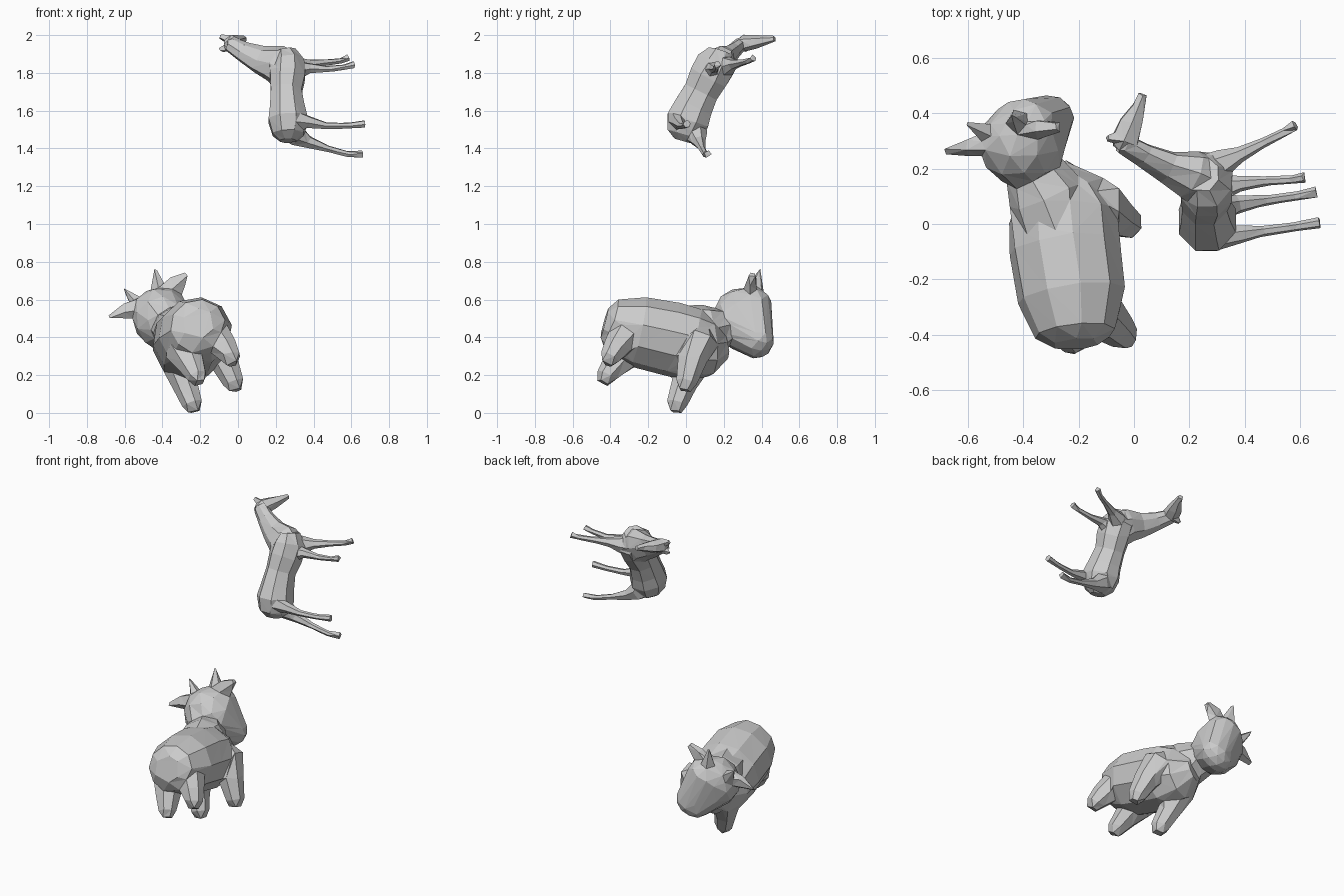
import bpy, bmesh, math
from mathutils import Vector as V, Matrix

if "Cube" in bpy.data.objects:
    bpy.data.objects.remove(bpy.data.objects["Cube"])


def finish(bm, name):
    bmesh.ops.recalc_face_normals(bm, faces=bm.faces)
    me = bpy.data.meshes.new(name)
    bm.to_mesh(me)
    bm.free()
    ob = bpy.data.objects.new(name, me)
    bpy.context.collection.objects.link(ob)
    return ob


def tube(name, pts, side, n=8):
    """Loft n-sided rings: each point is (x, y, z, radius along side, other radius)."""
    bm = bmesh.new()
    pos = [V(p[:3]) for p in pts]
    rings = []
    for i, p in enumerate(pts):
        t = (pos[min(i + 1, len(pos) - 1)] - pos[max(i - 1, 0)]).normalized()
        s = V(side)
        s = (s - t * s.dot(t)).normalized()
        u = s.cross(t)
        ra, rb = p[3], p[-1]
        rings.append([bm.verts.new(pos[i] + s * ra * math.cos(a) + u * rb * math.sin(a))
                      for a in [2 * math.pi * (k + .5) / n for k in range(n)]])
    for a, b in zip(rings, rings[1:]):
        for k in range(n):
            bm.faces.new((a[k], a[(k + 1) % n], b[(k + 1) % n], b[k]))
    bm.faces.new(rings[0])
    bm.faces.new(rings[-1])
    return finish(bm, name)


def hull(name, balls, axes):
    """Faceted convex shape around several ellipsoids: (centre, radii)."""
    bm = bmesh.new()
    for c, r in balls:
        m = Matrix.Translation(c) @ axes.to_4x4() @ Matrix.Diagonal((*r, 1))
        bmesh.ops.create_icosphere(bm, subdivisions=2, radius=1, matrix=m)
    bmesh.ops.delete(bm, geom=bm.faces[:], context='FACES_ONLY')
    res = bmesh.ops.convex_hull(bm, input=bm.verts[:])
    junk = {g for g in res['geom_interior'] + res['geom_unused']
            if isinstance(g, bmesh.types.BMVert)}
    bmesh.ops.delete(bm, geom=list(junk), context='VERTS')
    return finish(bm, name)


def fuse(prefix, name, voxel, smooth, triangles):
    """Merge all parts of one animal into a single faceted low-poly skin."""
    bm = bmesh.new()
    for ob in [o for o in bpy.data.objects if o.name.startswith(prefix)]:
        bm.from_mesh(ob.data)
        bpy.data.objects.remove(ob)
    me = bpy.data.meshes.new(name)
    bm.to_mesh(me)
    bm.free()
    ob = bpy.data.objects.new(name, me)
    bpy.context.collection.objects.link(ob)

    def bake():
        dg = bpy.context.evaluated_depsgraph_get()
        ob.data = bpy.data.meshes.new_from_object(ob.evaluated_get(dg))
        ob.modifiers.clear()

    mod = ob.modifiers.new("skin", 'REMESH')
    mod.mode, mod.voxel_size = 'VOXEL', voxel
    mod = ob.modifiers.new("blend", 'SMOOTH')
    mod.factor, mod.iterations = .5, smooth
    bake()
    mod = ob.modifiers.new("facets", 'DECIMATE')
    mod.ratio = triangles / sum(len(p.vertices) - 2 for p in ob.data.polygons)
    bake()
    for p in ob.data.polygons:
        p.use_smooth = False


# ---------------- stocky horned animal ----------------
F = V((-.05, .96, -.25)).normalized()
L = V((.87, .16, .45))
L = (L - F * L.dot(F)).normalized()
U = L.cross(F)
O = V((-.235, -.12, .41))
axes = Matrix((L, F, U)).transposed()

# barrel body: distance forward, offset sideways, offset up, half width, half height
body = [(-.32, .0, -.02, .09, .08), (-.28, 0, -.02, .15, .14), (-.14, -.005, -.015, .2, .185),
        (.04, -.015, 0, .205, .195), (.16, -.015, .0, .2, .195), (.25, -.02, .02, .16, .165),
        (.32, -.03, .06, .07, .09)]
tube("stocky_body", [(*(O + F * f + L * s + U * u), w, h) for f, s, u, w, h in body], L, 10)

# neck and head
tube("stocky_neck", [(-.28, .01, .42, .15), (-.32, .11, .435, .14), (-.36, .19, .45, .11), (-.40, .26, .48, .11)], L)
hull("stocky_head", [((-.405, .285, .50), (.155, .15, .17)), ((-.40, .35, .56), (.125, .105, .105)),
                     ((-.32, .38, .38), (.11, .085, .09))], axes)

# ears and horns
tube("stocky_ear_left", [(-.48, .29, .58, .035), (-.58, .28, .545, .05, .035), (-.68, .26, .51, .015)], U, 5)
tube("stocky_ear_right", [(-.40, .34, .64, .035), (-.33, .345, .68, .055, .035), (-.27, .35, .73, .02)], U, 5)
tube("stocky_horn_left", [(-.52, .32, .57, .045), (-.605, .363, .655, .008)], L, 5)
tube("stocky_horn_right", [(-.42, .37, .65, .045), (-.437, .39, .76, .008)], L, 5)

# thick legs, each starting inside the body
for name, pts in {
    "front_left": [(-.33, .06, .36, .05), (-.315, .04, .27, .10), (-.28, -.01, .15, .070), (-.24, -.05, .045, .056), (-.233, -.055, .007, .036)],
    "front_right": [(-.18, .09, .44, .05), (-.135, .07, .38, .105), (-.065, .025, .26, .075), (-.02, 0, .155, .056), (-.012, -.01, .12, .036)],
    "rear_left": [(-.31, -.27, .40, .05), (-.29, -.30, .33, .10), (-.24, -.385, .245, .07), (-.215, -.425, .19, .054), (-.205, -.44, .16, .033)],
    "rear_right": [(-.18, -.27, .48, .05), (-.14, -.31, .42, .10), (-.065, -.375, .34, .07), (-.035, -.405, .29, .054), (-.025, -.42, .26, .033)],
}.items():
    tube("stocky_leg_" + name, pts, L, 7)
fuse("stocky_", "horned_animal", .007, 3, 480)

# ---------------- slender long-necked animal ----------------
S = V((0, .93, -.37))
# trunk
tube("slender_body", [(.265, -.02, 1.44, .045, .045), (.265, -.01, 1.475, .098, .088), (.265, .01, 1.55, .122, .112),
                      (.26, .04, 1.62, .11, .098), (.255, .08, 1.70, .10, .088), (.262, .12, 1.78, .112, .10),
                      (.265, .16, 1.85, .115, .092), (.25, .18, 1.91, .07, .06)], S)
# neck
tube("slender_neck", [(.26, .15, 1.81, .10, .11), (.20, .18, 1.85, .085, .105), (.12, .205, 1.87, .055, .08),
                      (.03, .25, 1.912, .040, .057), (-.04, .29, 1.952, .036, .044)], S)
# head
tube("slender_head", [(-.055, .27, 1.95, .025, .025), (-.03, .31, 1.958, .054, .044),
                      (-.012, .36, 1.963, .048, .038), (.02, .43, 1.975, .024, .024),
                      (.031, .47, 1.98, .018, .016)], (1, 0, 0), 6)
# ears
for name, z in (("left", 1.922), ("right", 1.993)):
    tube("slender_ear_" + name, [(-.04, .31, (z + 1.955) / 2, .03), (-.097, .31, z, .013)], S, 4)

# thin legs with thick upper thighs
for name, pts in {
    "front_left": [(.26, .19, 1.83, .06), (.31, .215, 1.835, .055), (.38, .25, 1.845, .029), (.47, .295, 1.855, .018), (.55, .335, 1.865, .016), (.583, .357, 1.88, .02)],
    "front_right": [(.26, .12, 1.81, .06), (.31, .135, 1.815, .055), (.38, .145, 1.825, .029), (.47, .155, 1.82, .018), (.57, .16, 1.83, .016), (.617, .168, 1.845, .02)],
    "rear_left": [(.26, .04, 1.50, .06), (.31, .055, 1.47, .06), (.37, .07, 1.435, .035), (.47, .085, 1.40, .019), (.58, .10, 1.37, .017), (.66, .115, 1.37, .021)],
    "rear_right": [(.26, -.035, 1.55, .06), (.31, -.035, 1.55, .06), (.37, -.04, 1.54, .035), (.47, -.025, 1.52, .019), (.58, -.01, 1.52, .017), (.672, .005, 1.53, .021)],
}.items():
    tube("slender_leg_" + name, pts, S, 6)
fuse("slender_", "long_necked_animal", .004, 3, 480)
